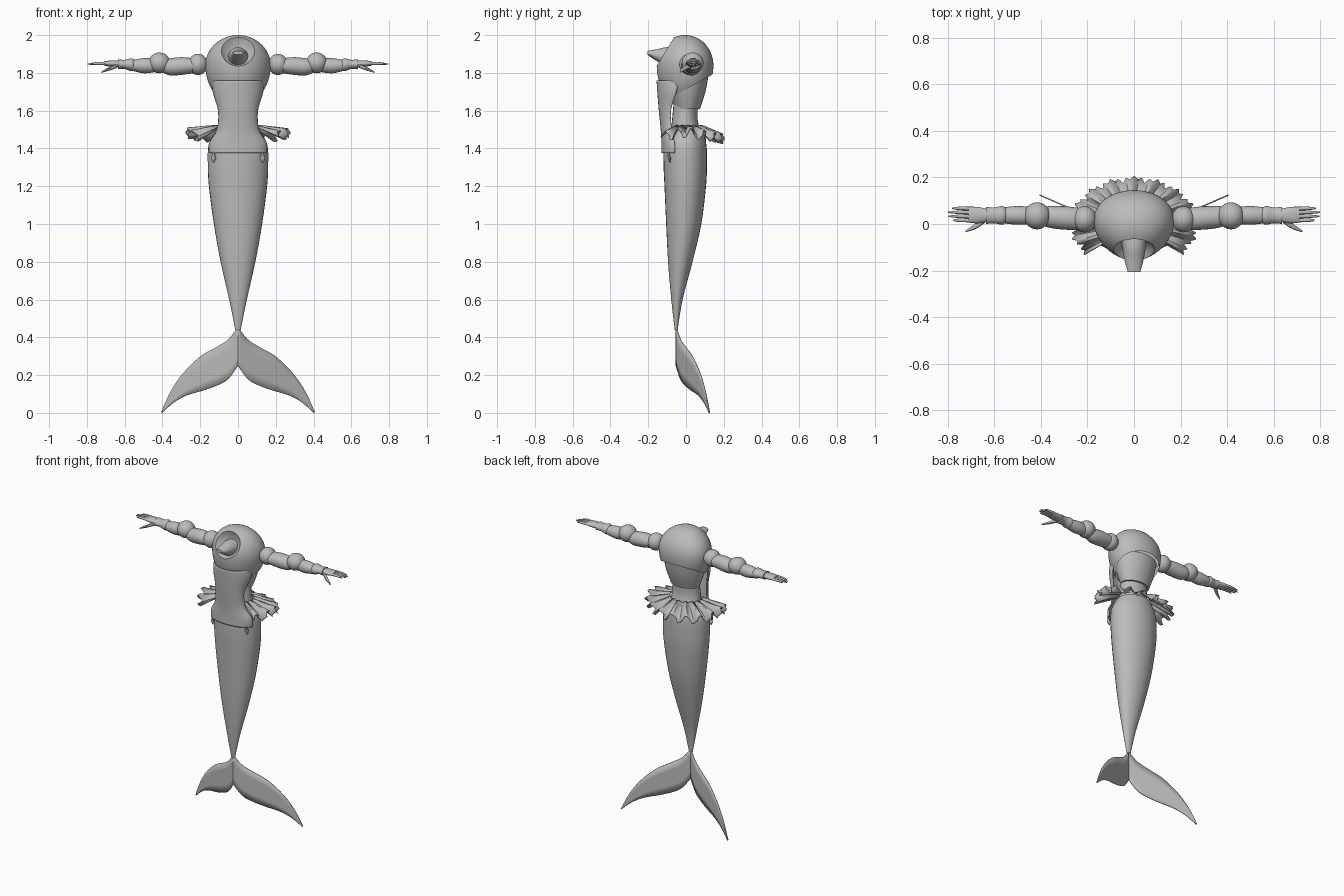
import bpy, bmesh, math
from mathutils import Vector, Matrix

cube = bpy.data.objects.get("Cube")
if cube:
    bpy.data.objects.remove(cube)

grey = bpy.data.materials.new("plain_grey")
grey.use_nodes = True
tone = (0.5, 0.5, 0.5, 1)
grey.diffuse_color = tone
grey.node_tree.nodes["Principled BSDF"].inputs["Base Color"].default_value = tone


def finish(name, bm, mirror=False, thick=0, angle=40):
    bmesh.ops.recalc_face_normals(bm, faces=bm.faces)
    me = bpy.data.meshes.new(name)
    bm.to_mesh(me)
    bm.free()
    me.materials.append(grey)
    me.shade_smooth()
    me.set_sharp_from_angle(angle=math.radians(angle))
    ob = bpy.data.objects.new(name, me)
    bpy.context.collection.objects.link(ob)
    if thick:
        mod = ob.modifiers.new("thickness", "SOLIDIFY")
        mod.thickness = thick
        mod.offset = 0
    if mirror:
        ob.modifiers.new("mirror", "MIRROR")
    return ob


def smooth_rows(rows, steps):
    """Catmull-Rom interpolation between the key rows."""
    rows = [Vector(r) for r in rows]
    out = []
    for i in range(len(rows) - 1):
        p0, p1, p2 = rows[max(i - 1, 0)], rows[i], rows[i + 1]
        p3 = rows[min(i + 2, len(rows) - 1)]
        for k in range(steps):
            t = k / steps
            out.append(p1 + (p2 - p0) * (t / 2)
                       + (p0 * 2 - p1 * 5 + p2 * 4 - p3) * (t * t / 2)
                       + (p1 * 3 - p0 - p2 * 3 + p3) * (t ** 3 / 2))
    return out + [rows[-1]]


def grid(bm, rings, closed):
    for a, b in zip(rings, rings[1:]):
        n = len(a)
        for i in range(n if closed else n - 1):
            j = (i + 1) % n
            bm.faces.new((a[i], a[j], b[j], b[i]))


def loft(name, axis, rows, sides=24, steps=4, half=False, **opts):
    """Elliptical rings; each row is (position, centre, radius, centre, radius)."""
    bm = bmesh.new()
    rings = []
    for t, ca, ra, cb, rb in smooth_rows(rows, steps):
        ring = []
        for i in range(sides + 1 if half else sides):
            ang = math.pi + math.pi * i / sides if half else math.tau * i / sides
            a, b = ca + ra * math.cos(ang), cb + rb * math.sin(ang)
            co = {"x": (t, a, b), "y": (a, t, b), "z": (a, b, t)}[axis]
            ring.append(bm.verts.new(co))
        rings.append(ring)
    grid(bm, rings, not half)
    if not half:
        bm.faces.new(rings[0])
        bm.faces.new(rings[-1])
    return finish(name, bm, **opts)


def ball(name, centre, radii):
    bm = bmesh.new()
    bmesh.ops.create_uvsphere(bm, u_segments=24, v_segments=16, radius=1)
    bm.transform(Matrix.Translation(centre) @ Matrix.Diagonal((*radii, 1)))
    return finish(name, bm, mirror=True)


# Tapering tail
loft("tail", "z", [
    (.44, 0, .014, -.052, .008), (.6, 0, .047, -.048, .03),
    (.8, 0, .092, -.03, .065), (1, 0, .128, -.012, .093),
    (1.2, 0, .154, -.004, .11), (1.32, 0, .16, -.004, .115),
    (1.42, 0, .155, -.004, .112), (1.5, 0, .115, 0, .09)], sides=32)

# Waist, back bodice and curved front panel
loft("waist", "z", [(1.47, 0, .11, 0, .085), (1.55, 0, .096, -.006, .068),
                    (1.65, 0, .092, 0, .065)])
loft("back_bodice", "z", [(1.61, 0, .1, .008, .066), (1.7, 0, .13, .008, .095),
                          (1.79, 0, .15, .005, .115)], sides=32)
loft("front_panel", "z", [
    (1.375, 0, .15, -.06, .066), (1.43, 0, .148, -.06, .066),
    (1.5, 0, .108, -.075, .055), (1.6, 0, .102, -.08, .06),
    (1.7, 0, .13, -.05, .098), (1.76, 0, .13, -.04, .112)],
    half=True, thick=.008)
loft("hem_point", "z", [(1.325, .13, .002, -.085, .002), (1.35, .13, .015, -.088, .008),
                        (1.365, .13, .007, -.092, .006), (1.395, .125, .004, -.095, .005)],
     sides=8, steps=2, mirror=True)

# Helmet: the cap around its front-facing pole is folded inward to a bowl
bm = bmesh.new()
bmesh.ops.create_uvsphere(bm, u_segments=48, v_segments=32, radius=1)
rim = math.cos(math.radians(33.75))
for v in bm.verts:
    if v.co.z > rim:
        v.co.z = rim - (v.co.z - rim) * 2
turn = Vector((0, 0, 1)).rotation_difference(Vector((0, -.84, .54)))
for v in bm.verts:
    p = turn @ v.co
    drop = .215 if p.z < 0 else .16
    v.co = (p.x * .172 * (1 + .12 * p.y), p.y * .15 - .005, 1.84 + p.z * drop)
for point, normal in (((0, -.06, 1.68), (0, -.1, .18)), ((0, 0, 1.685), (0, 0, 1))):
    bmesh.ops.bisect_plane(bm, geom=bm.verts[:] + bm.edges[:] + bm.faces[:],
                           plane_co=point, plane_no=normal, clear_inner=True)
finish("helmet", bm)
loft("spout", "y", [(-.03, 0, .06, 1.88, .05), (-.1, 0, .05, 1.886, .05),
                    (-.15, 0, .042, 1.893, .033), (-.205, 0, .027, 1.906, .01)])

# Pleated ruffle around the sides and back of the waist
bm = bmesh.new()
count = 72
rings = [[], [], []]
for i in range(count + 1):
    ang = math.radians(-40 + 260 * i / count)
    c, s = math.cos(ang), math.sin(ang)
    wave = math.sin(i * math.tau / 6)
    jag = (1, .93, .97, .86, .97, .93)[i % 6]
    for ring, f, w in zip(rings, (0, .55, 1), (.1, .6, 1)):
        k = 1 - f + f * jag
        rx, ry = (.108 + .172 * f) * k, (.085 + .12 * f) * k
        z = 1.52 - f * (.035 + .035 * abs(s)) + wave * .028 * w
        ring.append(bm.verts.new((rx * c, ry * s, z)))
grid(bm, rings, False)
finish("waist_ruffle", bm, thick=.006, angle=30)

# Arms
ball("shoulder", (.212, .02, 1.845), (.052, .056, .056))
loft("upper_arm", "x", [(.24, .022, .048, 1.838, .04), (.3, .026, .05, 1.836, .047),
                        (.36, .03, .047, 1.832, .045), (.395, .033, .038, 1.835, .035)],
     mirror=True)
ball("elbow", (.416, .035, 1.853), (.057, .058, .055))
loft("forearm", "x", [(.44, .036, .036, 1.84, .036), (.5, .037, .04, 1.838, .04),
                      (.57, .037, .033, 1.84, .026)], mirror=True)
loft("cuff", "x", [(.545, .037, .028, 1.842, .024), (.565, .037, .04, 1.843, .034),
                   (.6, .037, .034, 1.845, .024), (.635, .037, .037, 1.846, .026)],
     mirror=True)
loft("palm", "x", [(.62, .037, .026, 1.847, .018), (.67, .038, .035, 1.849, .017),
                   (.71, .04, .034, 1.85, .011)], mirror=True)
for i, tip in enumerate((.775, .795, .798, .78)):
    y = .015 + i * .017
    loft("finger", "x", [(.69, y, .008, 1.85, .008), (.75, y + .001, .0075, 1.85, .0075),
                         (tip, y + .001, .003, 1.846, .003)],
         sides=10, steps=3, mirror=True)
loft("thumb", "x", [(.64, .02, .016, 1.838, .012), (.68, -.01, .012, 1.822, .01),
                    (.722, -.031, .004, 1.804, .004)], sides=10, steps=3, mirror=True)

# Swept tail flukes: outer and inner edges in the front plane, leaning back
outer = [(0, .455), (.05, .39), (.12, .345), (.2, .298), (.29, .21), (.355, .115), (.405, .006)]
inner = [(0, .25), (.05, .182), (.1, .15), (.18, .12), (.27, .093), (.34, .055), (.403, 0)]
bm = bmesh.new()
rings = []
for o, n in zip(smooth_rows(outer, 4), smooth_rows(inner, 4)):
    ring = []
    for k in range(5):
        p = o.lerp(n, k / 4)
        ring.append(bm.verts.new((max(p.x, 0), -.052 + .435 * p.x, p.y)))
    rings.append(ring)
grid(bm, rings, False)
finish("tail_fluke", bm, mirror=True, thick=.006)
